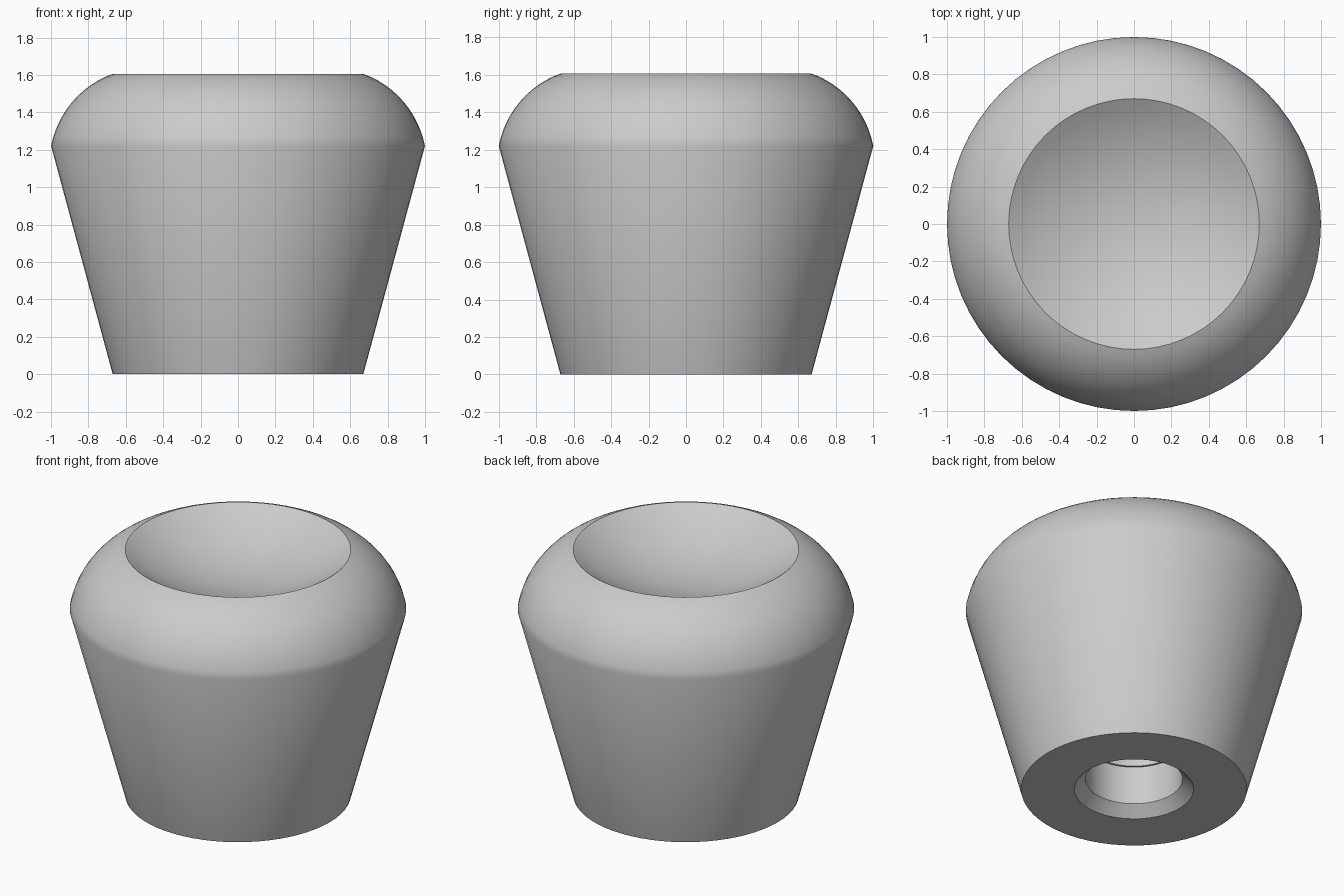
import bpy, bmesh, math

if "Cube" in bpy.data.objects:
    bpy.data.objects.remove(bpy.data.objects["Cube"])

SEGMENTS = 64

grey = bpy.data.materials.new("plain_grey")
grey.diffuse_color = (0.6, 0.6, 0.6, 1)
grey.use_nodes = True
grey.node_tree.nodes["Principled BSDF"].inputs["Base Color"].default_value = grey.diffuse_color


def arc(cx, cz, r, a0, a1, n):
    """Points on a circle in the profile plane, angles in degrees."""
    return [(cx + r * math.cos(math.radians(a0 + (a1 - a0) * i / n)),
             cz + r * math.sin(math.radians(a0 + (a1 - a0) * i / n)))
            for i in range(n + 1)]


def lathe(name, profile):
    """Revolve a profile, with both ends on the axis, around z."""
    bm = bmesh.new()
    rings = []
    for r, z in profile:
        if r < 1e-4:
            rings.append([bm.verts.new((0, 0, z))] * SEGMENTS)
        else:
            rings.append([bm.verts.new((r * math.cos(2 * math.pi * i / SEGMENTS),
                                        r * math.sin(2 * math.pi * i / SEGMENTS), z))
                          for i in range(SEGMENTS)])
    for a, b in zip(rings, rings[1:]):
        for i in range(SEGMENTS):
            j = (i + 1) % SEGMENTS
            bm.faces.new(list(dict.fromkeys((a[i], a[j], b[j], b[i]))))
    bmesh.ops.recalc_face_normals(bm, faces=bm.faces)
    mesh = bpy.data.meshes.new(name)
    bm.to_mesh(mesh)
    bm.free()
    mesh.materials.append(grey)
    obj = bpy.data.objects.new(name, mesh)
    bpy.context.collection.objects.link(obj)
    bpy.context.view_layer.objects.active = obj
    obj.select_set(True)
    bpy.ops.object.shade_smooth_by_angle(angle=math.radians(32))
    return obj


# Blind hole in the base, with a chamfered mouth and a slightly narrower bore
hole = [(0, 0.6), (0.275, 0.6), (0.275, 0.316), (0.288, 0.316), (0.288, 0.066), (0.354, 0)]

# Tapered side and rounded shoulder
side = [(0.67, 0)]
shoulder = arc(0.493, 1.1215, 0.516, 11, 69.8, 12)

# Shallow spherical dish in the top
RIM, TOP, DEPTH = 0.67, 1.605, 0.2
radius = (RIM ** 2 + DEPTH ** 2) / (2 * DEPTH)
half = math.degrees(math.asin(RIM / radius))
dish = arc(0, TOP - DEPTH + radius, radius, -90 + half, -90, 10)
dish[-1] = (0, TOP - DEPTH)

lathe("knob", hole + side + shoulder[:-1] + dish)
